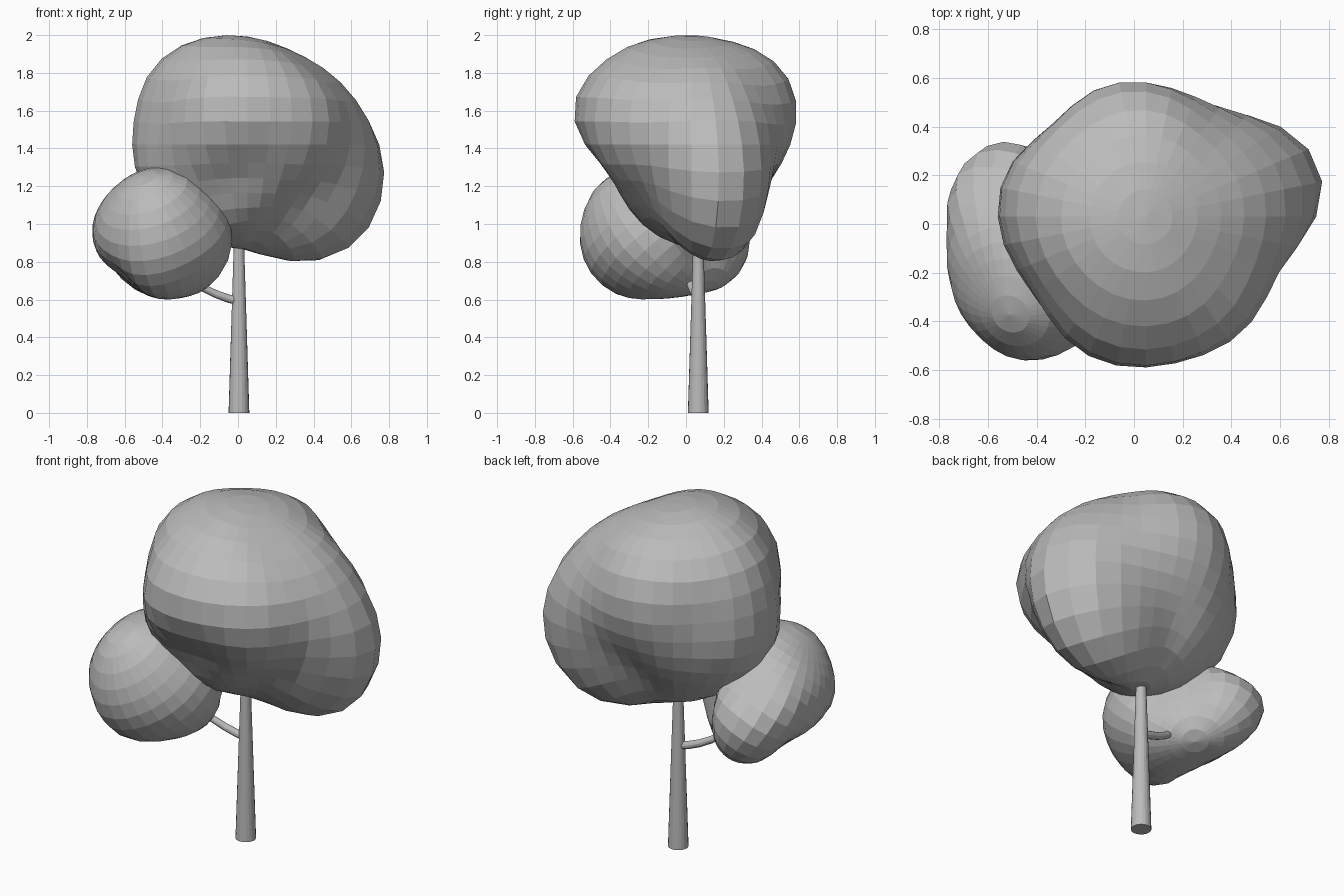
import bpy, math
from mathutils import Vector

if "Cube" in bpy.data.objects:
    bpy.data.objects.remove(bpy.data.objects["Cube"])

grey = bpy.data.materials.new("plain_grey")
grey.diffuse_color = (0.5, 0.5, 0.5, 1)
grey.use_nodes = True
grey.node_tree.nodes["Principled BSDF"].inputs["Base Color"].default_value = grey.diffuse_color


def make_object(name, verts, faces, smooth=False):
    mesh = bpy.data.meshes.new(name)
    mesh.from_pydata(verts, [], faces)
    mesh.materials.append(grey)
    mesh.polygons.foreach_set("use_smooth", [smooth] * len(faces))
    mesh.update()
    ob = bpy.data.objects.new(name, mesh)
    bpy.context.collection.objects.link(ob)
    return ob


def foliage(name, centre, axis, marks, segs=32, rings=16, k=9.0):
    """Sphere whose radius smoothly follows a few surface marks."""
    c = Vector(centre)
    offs = [Vector(m) - c for m in marks]
    dirs = [o.normalized() for o in offs]
    rad = [o.length for o in offs]

    def blend(d, vals):
        w = [math.exp(k * (d.dot(e) - 1)) for e in dirs]
        return sum(a * b for a, b in zip(w, vals)) / sum(w)

    # refine the control values until the blend passes near the marks
    vals = rad[:]
    for _ in range(22):
        fit = [blend(d, vals) for d in dirs]
        vals = [v + 0.8 * (r - f) for v, r, f in zip(vals, rad, fit)]

    turn = Vector((0, 0, 1)).rotation_difference(Vector(axis))

    def point(theta, phi):
        d = turn @ Vector((math.sin(theta) * math.cos(phi),
                           math.sin(theta) * math.sin(phi), math.cos(theta)))
        return c + d * blend(d, vals)

    verts = [point(0, 0)]
    for i in range(1, rings):
        verts += [point(math.pi * i / rings, 2 * math.pi * j / segs) for j in range(segs)]
    verts.append(point(math.pi, 0))
    last, faces = len(verts) - 1, []
    for j in range(segs):
        n = (j + 1) % segs
        faces.append((0, 1 + j, 1 + n))
        for i in range(rings - 2):
            a, b = 1 + i * segs, 1 + (i + 1) * segs
            faces.append((a + j, b + j, b + n, a + n))
        a = 1 + (rings - 2) * segs
        faces.append((a + j, last, a + n))
    return make_object(name, verts, faces)


def tube(name, path, radii, sides=16):
    """Capped tapering tube along a path."""
    pts = [Vector(p) for p in path]
    verts, faces = [], []
    for i, p in enumerate(pts):
        t = pts[min(i + 1, len(pts) - 1)] - pts[max(i - 1, 0)]
        q = Vector((0, 0, 1)).rotation_difference(t.normalized())
        for j in range(sides):
            a = 2 * math.pi * j / sides
            verts.append(p + q @ Vector((math.cos(a), math.sin(a), 0)) * radii[i])
    for i in range(len(pts) - 1):
        for j in range(sides):
            n = (j + 1) % sides
            faces.append((i * sides + j, i * sides + n, (i + 1) * sides + n, (i + 1) * sides + j))
    faces.append(tuple(reversed(range(sides))))
    faces.append(tuple(range(len(verts) - sides, len(verts))))
    return make_object(name, verts, faces)


# large upper crown
foliage("main_crown", (0.05, 0.03, 1.42), (0, 0, 1), [
    (0.03, 0, 1.995), (-0.43, 0.05, 1.85), (-0.25, 0, 1.965), (-0.56, 0.05, 1.47),
    (-0.53, 0.05, 1.25), (-0.42, 0.0, 1.08), (-0.2, 0.03, 0.93), (0, 0.05, 0.865),
    (0.4, 0.17, 0.805), (0.6, 0.18, 0.88), (0.765, 0.17, 1.2), (0.725, 0.2, 1.45),
    (0.52, 0.1, 1.77), (0.3, 0, 1.91), (0, -0.37, 1.91), (0, -0.54, 1.73),
    (-0.03, -0.61, 1.58), (0, -0.51, 1.4), (0.05, -0.38, 1.21), (0.1, -0.2, 1.0),
    (0.02, 0.59, 1.62), (0, 0.5, 1.83), (0.1, 0.54, 1.42), (0.2, 0.45, 1.2),
    (0.23, 0.35, 0.96), (0.42, -0.45, 1.46), (0.63, -0.15, 1.38), (0.74, 0.29, 1.2),
    (0.45, 0.46, 1.37), (-0.3, 0.44, 1.45), (-0.42, -0.28, 1.5), (-0.3, -0.45, 1.53),
    (-0.2, 0.32, 1.08), (0, 0.3, 1.95), (0.25, -0.05, 0.905), (0.58, -0.1, 1.14),
    (0.32, -0.33, 1.22), (0.5, 0.29, 0.865), (0.59, 0.37, 1.05), (0.27, 0.52, 1.5),
    (0.6, 0.395, 1.25), (0.59, 0.29, 1.61), (0.38, 0.4, 1.05), (0.4, 0.44, 1.22),
    (0.43, -0.1, 1.0), (0.36, 0.44, 1.62)])

# small lower crown on the side branch
foliage("side_crown", (-0.42, -0.12, 0.93), (-0.2, -0.55, 0.7), [
    (-0.42, -0.2, 1.3), (-0.68, -0.15, 1.17), (-0.765, -0.2, 0.97), (-0.75, -0.08, 0.86),
    (-0.73, 0.18, 0.89), (-0.6, 0.315, 0.84), (-0.46, 0.315, 0.83), (-0.52, 0.24, 0.705),
    (-0.43, 0.1, 0.635), (-0.38, -0.1, 0.605), (-0.3, -0.35, 0.645), (-0.12, -0.15, 0.7),
    (-0.03, -0.17, 0.93), (-0.1, -0.2, 1.12), (-0.08, -0.35, 0.95), (-0.24, -0.5, 0.97),
    (-0.4, -0.56, 0.97), (-0.67, -0.43, 0.97), (-0.42, -0.41, 1.25), (-0.4, -0.47, 0.7),
    (-0.2, 0.06, 0.92), (-0.32, 0.2, 0.83), (-0.54, 0.18, 1.1), (-0.6, -0.2, 0.72),
    (-0.67, 0.08, 0.77), (-0.38, 0.27, 0.77), (-0.27, 0.1, 0.7)])

# trunk and curved branch
tube("trunk", [(0.005, 0.065, 0), (0.005, 0.065, 1.0)], [0.055, 0.024], 20)
tube("branch", [(0.01, 0.064, 0.59), (-0.05, 0.058, 0.605), (-0.12, 0.046, 0.63),
                (-0.19, 0.03, 0.665), (-0.25, 0.01, 0.71), (-0.3, -0.01, 0.78)],
     [0.022, 0.022, 0.021, 0.02, 0.019, 0.017], 12)
